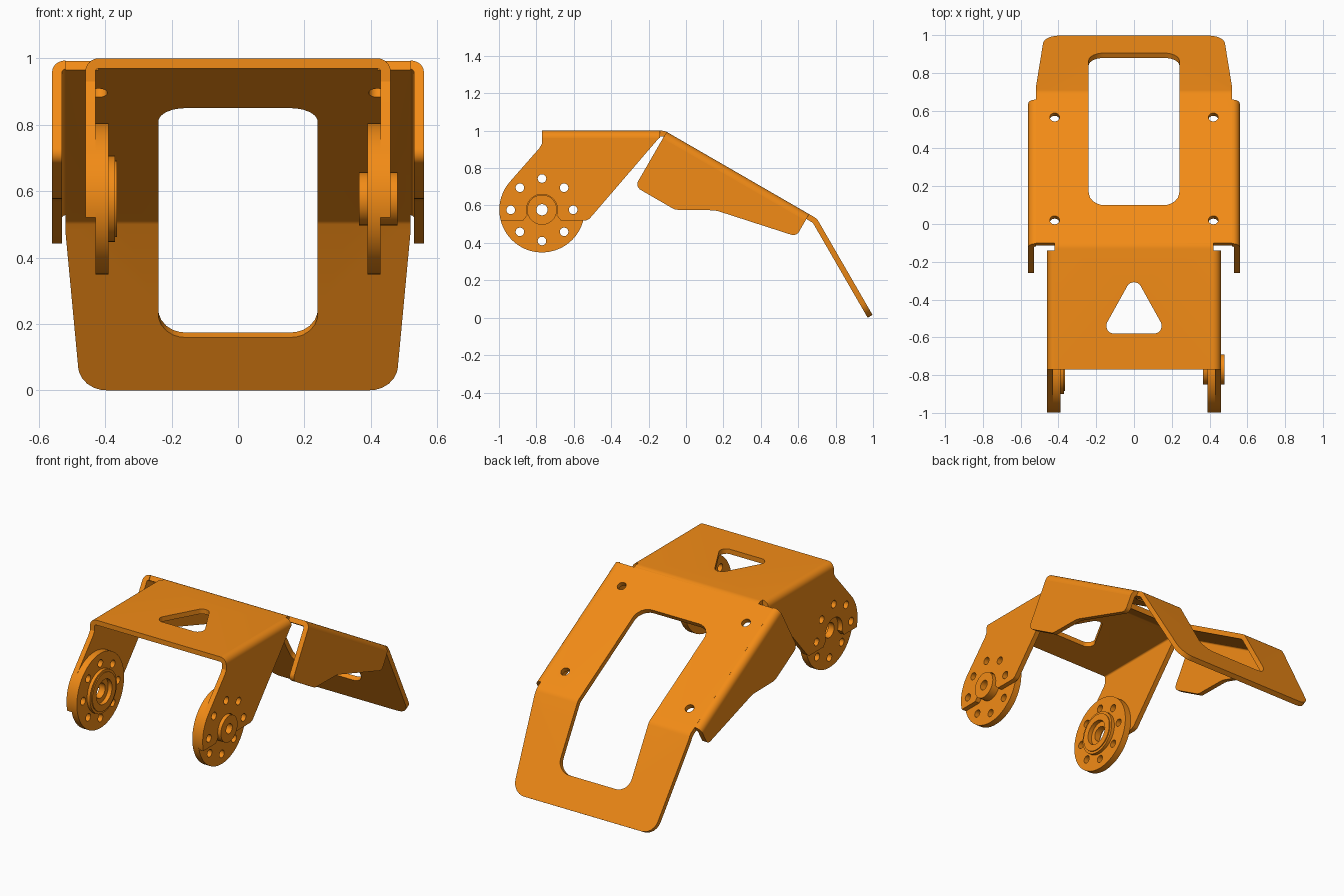
import bpy, bmesh
from math import sin, cos, pi, radians
from mathutils import Vector

if "Cube" in bpy.data.objects:
    bpy.data.objects.remove(bpy.data.objects["Cube"])

mat = bpy.data.materials.new("orange")
mat.diffuse_color = (0.89, 0.26, 0.008, 1)
mat.use_nodes = True
mat.node_tree.nodes["Principled BSDF"].inputs["Base Color"].default_value = mat.diffuse_color
T = 0.03                      # sheet thickness
BEND_R, BEND_A = 0.05, pi / 6  # fold radius and angle
BEND_L = BEND_R * BEND_A
FOLDS = (0.800, -0.132)       # fold starts on the flat sheet, last one first


def arc(cx, cy, r, a0, a1, n):
    return [(cx + r * cos(radians(a0 + (a1 - a0) * i / n)),
             cy + r * sin(radians(a0 + (a1 - a0) * i / n))) for i in range(n + 1)]


def circle(cx, cy, r, n=32):
    return arc(cx, cy, r, 0, 360, n)[:-1]


def rounded(pts, n=6):
    """Fillet the corners of a polygon of (x, y, radius) points."""
    out = []
    for i, (x, y, r) in enumerate(pts):
        p = Vector((x, y))
        if r == 0:
            out.append((x, y))
            continue
        d0 = (Vector(pts[i - 1][:2]) - p).normalized()
        d1 = (Vector(pts[(i + 1) % len(pts)][:2]) - p).normalized()
        half = d0.angle(d1) / 2
        c = p + (d0 + d1).normalized() * (r / sin(half))
        t = r * cos(half) / sin(half)
        v0, v1 = p + d0 * t - c, p + d1 * t - c
        for k in range(n + 1):
            f = k / n
            q = c + (v0 * (1 - f) + v1 * f).normalized() * r
            out.append((q.x, q.y))
    return out


def plate(name, outlines, thick, place, cuts=()):
    """Fill outlines (first is outer, rest are holes), thicken, then place."""
    cu = bpy.data.curves.new(name, 'CURVE')
    cu.dimensions, cu.fill_mode, cu.extrude = '2D', 'BOTH', thick / 2
    for o in outlines:
        sp = cu.splines.new('POLY')
        sp.points.add(len(o) - 1)
        for p, (x, y) in zip(sp.points, o):
            p.co = (x, y, 0, 1)
        sp.use_cyclic_u = True
    tmp = bpy.data.objects.new(name + "_tmp", cu)
    bpy.context.collection.objects.link(tmp)
    dg = bpy.context.evaluated_depsgraph_get()
    me = bpy.data.meshes.new_from_object(tmp.evaluated_get(dg))
    bpy.data.objects.remove(tmp)
    bpy.data.curves.remove(cu)
    bm = bmesh.new()
    bm.from_mesh(me)
    bmesh.ops.remove_doubles(bm, verts=bm.verts, dist=1e-5)
    for s in cuts:
        bmesh.ops.bisect_plane(bm, geom=bm.verts[:] + bm.edges[:] + bm.faces[:],
                               plane_co=(0, s, 0), plane_no=(0, 1, 0), dist=1e-5)
    for v in bm.verts:
        v.co = place(*v.co)
    bmesh.ops.recalc_face_normals(bm, faces=bm.faces)
    bm.to_mesh(me)
    bm.free()
    me.materials.clear()
    me.materials.append(mat)
    ob = bpy.data.objects.new(name, me)
    bpy.context.collection.objects.link(ob)
    bpy.ops.object.select_all(action='DESELECT')
    ob.select_set(True)
    bpy.context.view_layer.objects.active = ob
    bpy.ops.object.shade_smooth_by_angle(angle=radians(30))
    return ob


def fold(x, s, n):
    """Bend the flat sheet down at both folds."""
    for a in FOLDS:
        if s > a:
            ang = min((s - a) / BEND_R, BEND_A)
            extra = max(0, s - a - BEND_L)
            s, n = (a + (BEND_R + n) * sin(ang) + extra * cos(ang),
                    (BEND_R + n) * cos(ang) - BEND_R - extra * sin(ang))
    return x, s, n + 1 - T / 2


def slope(x, d, n):
    """Local frame of the sloping middle section."""
    return x, -0.115 + d * cos(BEND_A) + n * sin(BEND_A), 1 - d * sin(BEND_A) + n * cos(BEND_A)


# Main folded sheet: front deck, slope and tail, with its openings
half = [(0.42, -0.77, 0), (0.42, -0.106, 0), (0.52, -0.106, 0), (0.52, 0.85, 0), (0.475, 1.403, 0.085)]
outer = rounded(half + [(-x, s, r) for x, s, r in reversed(half)])
window = rounded([(-0.24, 0.125, 0.08), (0.24, 0.125, 0.08), (0.24, 1.219, 0.08), (-0.24, 1.219, 0.08)])
triangle = rounded([(-0.175, -0.58, 0.04), (0.175, -0.58, 0.04), (0, -0.265, 0.04)])
bolts = [circle(x, s, 0.026, 24) for x in (-0.42, 0.42) for s in (0.033, 0.662)]
cuts = [a + BEND_L * i / 4 for a in FOLDS for i in range(5)]
plate("folded_sheet", [outer, window, triangle] + bolts, T, fold, cuts)

# Profiles of the side flanges, and the hub hole pattern
CY, CZ = -0.77, 0.577
ring = [circle(CY + 0.167 * cos(k * pi / 4), CZ + 0.167 * sin(k * pi / 4), 0.023, 20) for k in range(8)]
front_profile = ([(-0.145, 0.96), (-0.77, 0.96), (-0.77, 0.93), (-0.785, 0.905)]
                 + arc(CY, CZ, 0.228, 141, 194.5, 10)
                 + [(-0.87, 0.52)] + arc(CY, CZ, 0.083, 200, -20, 24)
                 + [(-0.67, 0.52)] + rounded([(-0.535, 0.52, 0), (-0.515, 0.53, 0)]))
rear_profile = rounded([(0.013, -0.04, 0), (0.013, -0.338, 0.035), (0.26, -0.338, 0.06),
                        (0.45, -0.232, 0.15), (0.893, -0.137, 0.035), (0.893, -0.04, 0)])


def bend_section(x, z):
    return arc(x, z - 0.04, 0.04, 90, 0, 8) + arc(x, z - 0.04, 0.01, 0, 90, 8)


for side, m in (("right", 1), ("left", -1)):
    def upright(x):
        return lambda u, v, w: (m * (x + w), u, v)

    # Front arm: rounded edge and hanging flange with bolt holes
    plate(side + "_front_edge", [bend_section(0.42, 1.0)], 0.63,
          lambda u, v, w: (m * u, w - 0.455, v))
    plate(side + "_front_arm", [front_profile] + ring[:5], T, upright(0.445))
    # Rear skirt along the slope
    plate(side + "_rear_edge", [bend_section(0.52, 0)], 0.88,
          lambda u, v, w: slope(m * u, w + 0.453, v))
    plate(side + "_rear_skirt", [rear_profile], T,
          lambda u, v, w: slope(m * (0.545 + w), u, v))
    # Round hub disc with a ring of holes
    bore = circle(CY, CZ, 0.03 if m > 0 else 0.045)
    plate(side + "_hub_disc", [circle(CY, CZ, 0.228, 64), bore] + ring, 0.04, upright(0.41))

    def boss(name, x0, x1, r, hole):
        plate(name, [circle(CY, CZ, r, 48), circle(CY, CZ, hole)], x1 - x0, upright((x0 + x1) / 2))

    if m > 0:
        boss("right_inner_boss", 0.365, 0.39, 0.08, 0.03)
        boss("right_outer_boss", 0.43, 0.48, 0.08, 0.03)
    else:
        boss("left_bearing_ring", 0.37, 0.39, 0.13, 0.075)
        boss("left_bearing_lip", 0.364, 0.37, 0.115, 0.075)
